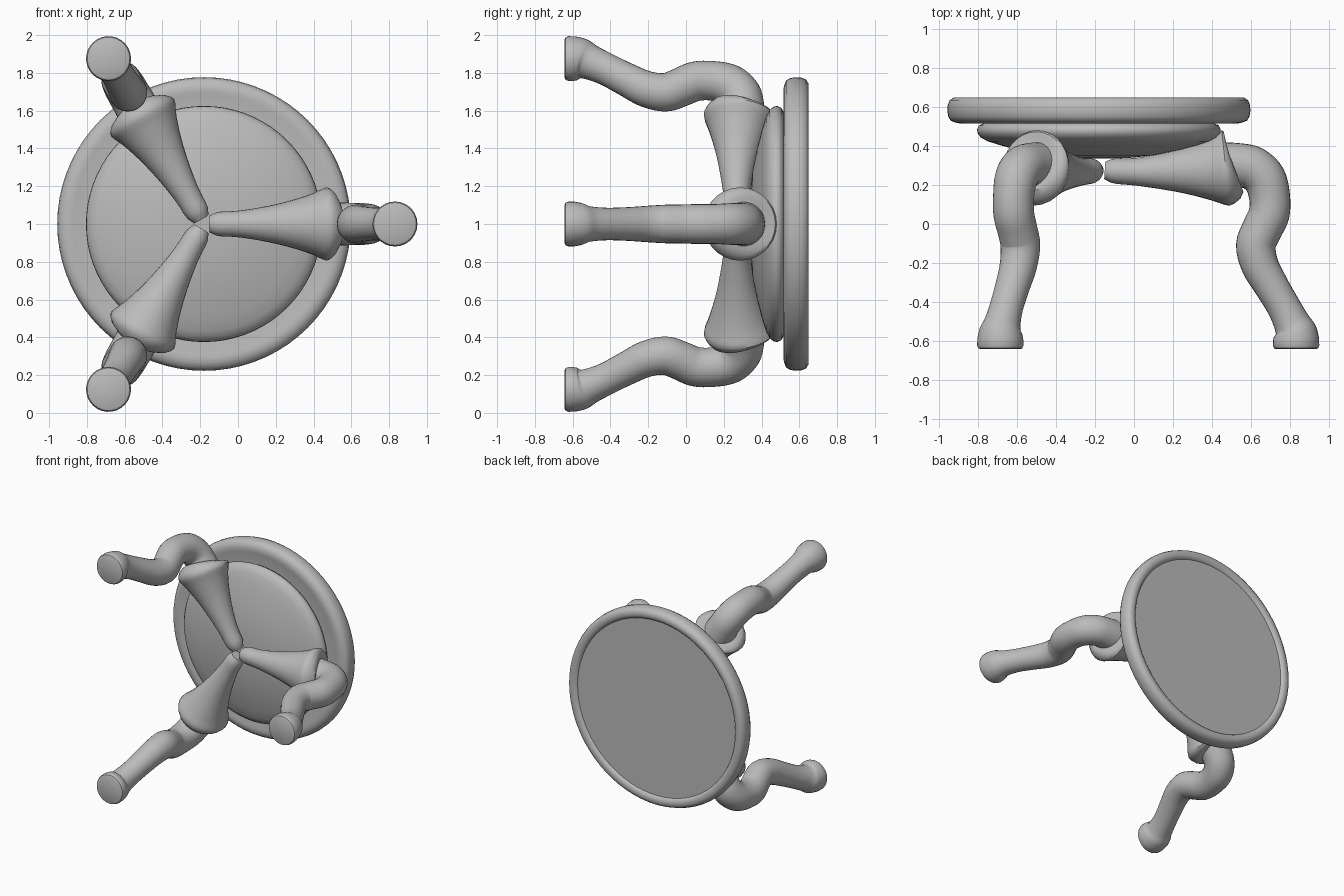
import bpy, bmesh, math
from mathutils import Vector, Matrix

cube = bpy.data.objects.get("Cube")
if cube:
    bpy.data.objects.remove(cube, do_unlink=True)

# Single matte grey
grey = bpy.data.materials.new("plain grey")
grey.use_nodes = True
grey.diffuse_color = (0.5, 0.5, 0.5, 1)
grey.node_tree.nodes["Principled BSDF"].inputs["Base Color"].default_value = (0.5, 0.5, 0.5, 1)

HUB = Matrix.Translation((-0.18, 0, 1.0))   # seat axis runs along y


def smooth_path(points, steps=4):
    """Catmull-Rom through (radial, y, thickness) points."""
    p = [Vector(q) for q in points]
    p = [2 * p[0] - p[1]] + p + [2 * p[-1] - p[-2]]
    out = []
    for a, b, c, d in zip(p, p[1:], p[2:], p[3:]):
        for i in range(steps):
            t = i / steps
            out.append(0.5 * (2 * b + (c - a) * t + (2 * a - 5 * b + 4 * c - d) * t * t
                              + (3 * b - a - 3 * c + d) * t ** 3))
    return out + [p[-2]]


def skin(name, rings, matrix, angle=40):
    """Join equal rings of points into a capped, smooth-shaded object."""
    bm = bmesh.new()
    loops = [[bm.verts.new(co) for co in ring] for ring in rings]
    n = len(loops[0])
    for a, b in zip(loops, loops[1:]):
        for i in range(n):
            j = (i + 1) % n
            bm.faces.new((a[i], a[j], b[j], b[i]))
    bm.faces.new(loops[0])
    bm.faces.new(loops[-1])
    bmesh.ops.recalc_face_normals(bm, faces=bm.faces)
    mesh = bpy.data.meshes.new(name)
    bm.to_mesh(mesh)
    bm.free()
    mesh.materials.append(grey)
    obj = bpy.data.objects.new(name, mesh)
    obj.matrix_world = matrix
    bpy.context.collection.objects.link(obj)
    bpy.ops.object.select_all(action='DESELECT')
    obj.select_set(True)
    bpy.context.view_layer.objects.active = obj
    bpy.ops.object.shade_smooth_by_angle(angle=math.radians(angle))
    return obj


def disc(name, profile, sides=72):
    """Lathe (radius, y) points around the y axis."""
    turn = [2 * math.pi * i / sides for i in range(sides)]
    return skin(name, [[(r * math.cos(t), y, r * math.sin(t)) for t in turn]
                       for r, y in profile], HUB)


def tube(name, path, matrix, sides=28):
    """Sweep circles of varying thickness along a path in the local xy plane."""
    rings = []
    for i, (x, y, rad) in enumerate(path):
        a, b = path[max(i - 1, 0)], path[min(i + 1, len(path) - 1)]
        side = Vector((-(b[1] - a[1]), b[0] - a[0], 0)).normalized()
        rings.append([Vector((x, y, 0)) + rad * (side * math.cos(t) + Vector((0, 0, math.sin(t))))
                      for t in (2 * math.pi * k / sides for k in range(sides))])
    return skin(name, rings, matrix)


# Seat with rounded rim, stepped underside and shallow recessed top
disc("seat", [(0.55, 0.52), (0.69, 0.52), (0.71, 0.515), (0.735, 0.52), (0.76, 0.53),
              (0.772, 0.55), (0.777, 0.58), (0.775, 0.61), (0.765, 0.635), (0.745, 0.648),
              (0.72, 0.647), (0.703, 0.64), (0.695, 0.628), (0.3, 0.628)])

# Domed underside plate
disc("underside_dome", [(0.04, 0.335), (0.15, 0.338), (0.28, 0.352), (0.40, 0.376),
                        (0.50, 0.402), (0.57, 0.424), (0.605, 0.443), (0.622, 0.465),
                        (0.625, 0.485), (0.615, 0.505), (0.59, 0.517), (0.55, 0.53)])

# Three identical legs: flared bracket, bent shank and round foot
bracket = smooth_path([(0.03, 0.275, 0.045), (0.08, 0.272, 0.064), (0.18, 0.268, 0.070),
                       (0.32, 0.270, 0.092), (0.45, 0.275, 0.122), (0.56, 0.280, 0.157),
                       (0.63, 0.285, 0.188)])
bracket += [Vector(p) for p in [(0.65, 0.287, 0.194), (0.668, 0.289, 0.186),
                                (0.684, 0.292, 0.168), (0.692, 0.295, 0.14)]]
shank = smooth_path([(0.64, 0.298, 0.122), (0.72, 0.300, 0.114), (0.79, 0.286, 0.112),
                     (0.85, 0.230, 0.110), (0.875, 0.14, 0.105), (0.872, 0.05, 0.105),
                     (0.835, -0.03, 0.103), (0.805, -0.11, 0.102), (0.825, -0.21, 0.096),
                     (0.88, -0.31, 0.089), (0.945, -0.42, 0.086), (0.990, -0.51, 0.094),
                     (1.006, -0.55, 0.110), (1.011, -0.59, 0.118)])
shank += [Vector(p) for p in [(1.011, -0.622, 0.119), (1.011, -0.637, 0.113),
                              (1.011, -0.642, 0.103)]]

for k, label in enumerate(("left", "lower_right", "upper_right")):
    spin = HUB @ Matrix.Rotation(math.radians(120 * k), 4, 'Y')
    tube(label + "_leg_bracket", bracket, spin)
    tube(label + "_leg", shank, spin)
